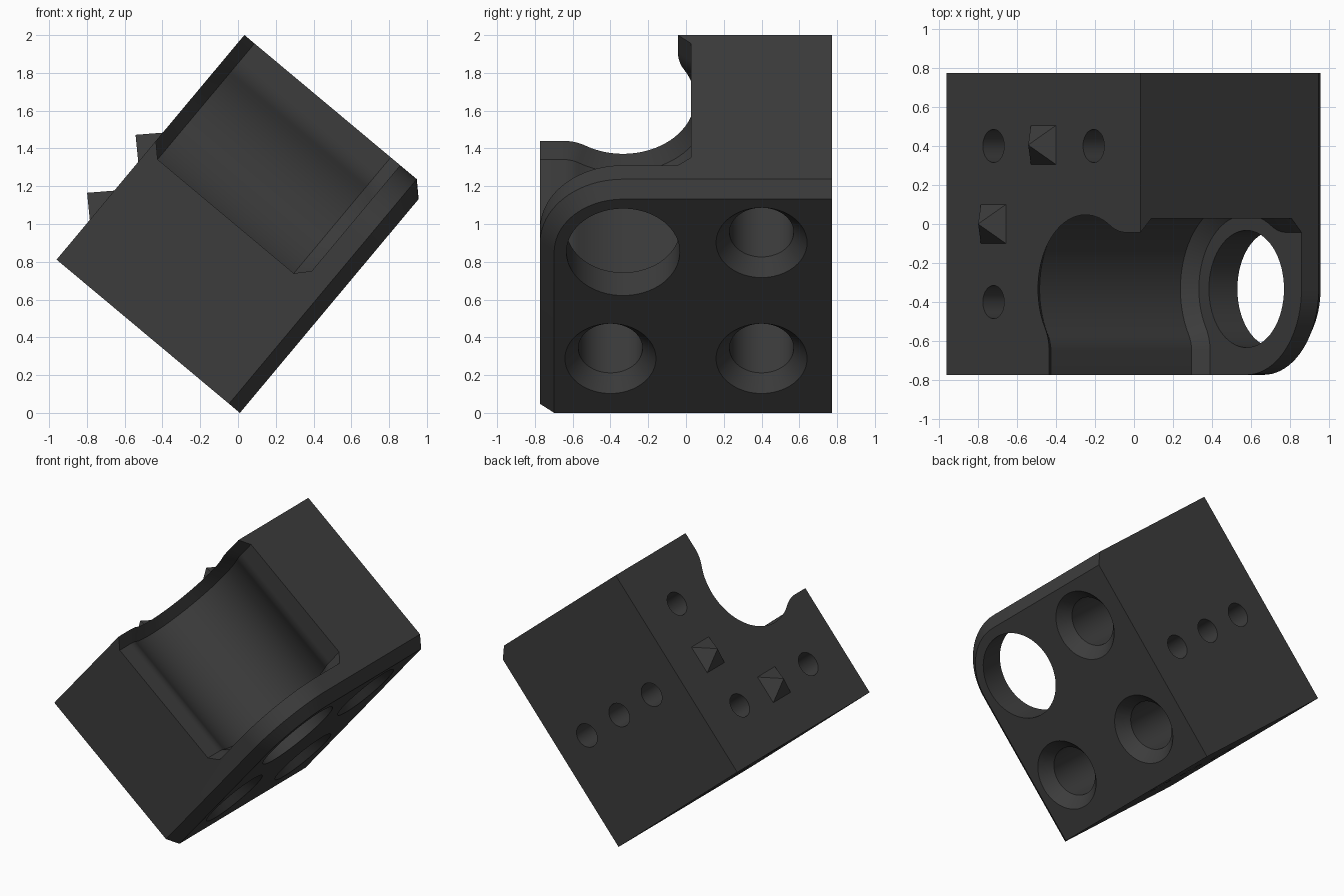
import bpy, bmesh, math
from mathutils import Matrix, Vector

if "Cube" in bpy.data.objects:
    bpy.data.objects.remove(bpy.data.objects["Cube"])

# Part is modelled upright (X, Y = footprint, Z = height), then tilted about Y
TILT = Matrix.Translation((0.01, 0, 0)) @ Matrix.Rotation(math.radians(-50.1), 4, 'Y')
SIDE, HEIGHT, HALF = 1.55, 1.265, 0.773
CX, CY = 1.11, -0.333          # axis of the corner pocket
MID = SIDE / 2

mat = bpy.data.materials.new("dark grey plastic")
mat.diffuse_color = (0.045, 0.045, 0.045, 1)
mat.use_nodes = True
mat.node_tree.nodes["Principled BSDF"].inputs["Base Color"].default_value = mat.diffuse_color


def loft(name, rings):
    """Closed solid skinned through rings that have equal point counts."""
    bm = bmesh.new()
    loops = [[bm.verts.new(p) for p in ring] for ring in rings]
    n = len(loops[0])
    for a, b in zip(loops, loops[1:]):
        for i in range(n):
            j = (i + 1) % n
            bm.faces.new((a[i], a[j], b[j], b[i]))
    bm.faces.new(loops[0][::-1])
    bm.faces.new(loops[-1])
    bmesh.ops.recalc_face_normals(bm, faces=bm.faces)
    me = bpy.data.meshes.new(name)
    bm.to_mesh(me)
    bm.free()
    me.materials.append(mat)
    ob = bpy.data.objects.new(name, me)
    bpy.context.collection.objects.link(ob)
    return ob


def lathe(name, profile, place, seg=48):
    """Round cutter from (radius, height) pairs, moved by a matrix."""
    rings = [[place @ Vector((r * math.cos(math.tau * i / seg), r * math.sin(math.tau * i / seg), h))
              for i in range(seg)] for r, h in profile]
    return loft(name, rings)


def arc(cx, cy, r, a0, a1, n):
    return [(cx + r * math.cos(a0 + (a1 - a0) * i / n),
             cy + r * math.sin(a0 + (a1 - a0) * i / n)) for i in range(n + 1)]


# Body: square block, one rounded corner, bevel on two lower edges
def body_ring(z, inset):
    e = SIDE - CX - inset
    pts = [(0, HALF), (0, CY - e)] + arc(CX, CY, e, -math.pi / 2, 0, 20) + [(CX + e, HALF)]
    return [(x, y, z) for x, y in pts]


body = loft("corner_block", [body_ring(0, 0.075), body_ring(0.075, 0), body_ring(HEIGHT, 0)])


# Pocket: round recess flaring into straight walls, symmetric on the diagonal
def pocket_ring(z, d):
    wall, r, f, t0 = 0.29, 0.38, 0.234, -0.32
    a = math.atan2(-t0, wall + f)              # direction from fillet centre to axis
    half = [(-wall - d, -0.6)]
    half += arc(-wall - f, t0, f - d, 0, a, 8)
    half += arc(0, 0, r + d, math.pi + a, 0.75 * math.pi, 16)[1:]
    other = [(-t, -s) for s, t in reversed(half[:-1])]
    return [(CX + s, CY + t, z) for s, t in half + other + [(0.6, -0.6)]]


cutters = [loft("pocket_cutter", [pocket_ring(0.19, 0), pocket_ring(0.255, 0.07),
                                  pocket_ring(HEIGHT - 0.07, 0.07), pocket_ring(HEIGHT, 0),
                                  pocket_ring(HEIGHT + 0.1, 0)])]

# Large hole through the floor plate
cutters.append(lathe("large_hole_cutter", [(0.30, -0.1), (0.30, 0.4)],
                     Matrix.Translation((CX, CY, 0)), 64))

# Three bolt holes: countersunk wide bore below, narrow bore through the top
for x, y in ((-0.4, -0.4), (-0.4, 0.4), (0.4, 0.4)):
    cutters.append(lathe("bolt_hole_cutter",
                         [(0.283, -0.05), (0.17, 0.085), (0.17, 0.95), (0.085, 0.95), (0.085, 1.4)],
                         Matrix.Translation((MID + x, y, 0))))

# Rows of three side holes on the back and on its diagonal mirror face
for z in (0.285, 0.63, 0.975):
    back = Matrix.Translation((0.745, HALF, z)) @ Matrix.Rotation(math.pi / 2, 4, 'X')
    side = Matrix.Translation((0, 0.03, z)) @ Matrix.Rotation(math.pi / 2, 4, 'Y')
    for m in (back, side):
        cutters.append(lathe("side_hole_cutter", [(0.085, -0.1), (0.085, 0.45)], m, 32))

bpy.context.view_layer.objects.active = body
for c in cutters:
    mod = body.modifiers.new("cut", 'BOOLEAN')
    mod.operation, mod.solver, mod.object = 'DIFFERENCE', 'EXACT', c
    bpy.ops.object.modifier_apply(modifier=mod.name)
for c in cutters:
    bpy.data.objects.remove(c)

body.data.transform(TILT)
bpy.ops.object.select_all(action='DESELECT')
body.select_set(True)
bpy.ops.object.shade_smooth_by_angle(angle=math.radians(30))

# Two locating pyramids on the top face
for i, (x, y) in enumerate(((MID, 0.405), (0.375, 0.0))):
    bm = bmesh.new()
    bmesh.ops.create_cone(bm, cap_ends=True, segments=4, radius1=0.102 * math.sqrt(2), radius2=0, depth=0.104,
                          matrix=Matrix.Translation((x, y, HEIGHT + 0.051)) @ Matrix.Rotation(math.pi / 4, 4, 'Z'))
    me = bpy.data.meshes.new("locating_pyramid")
    bm.to_mesh(me)
    bm.free()
    me.materials.append(mat)
    me.transform(TILT)
    bpy.context.collection.objects.link(bpy.data.objects.new("locating_pyramid_%d" % (i + 1), me))
